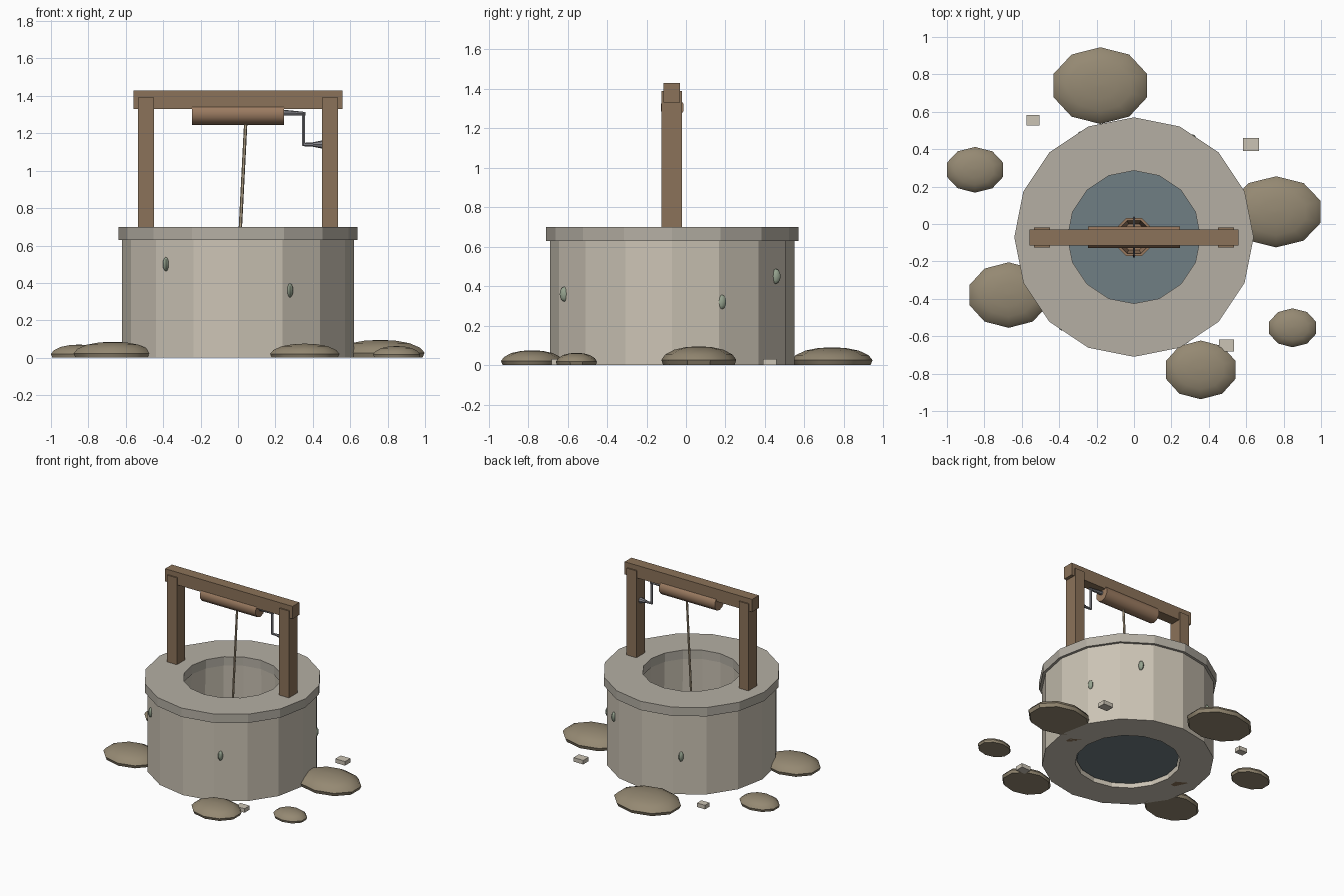
import bpy, bmesh, math
from mathutils import Vector

if "Cube" in bpy.data.objects:
    bpy.data.objects.remove(bpy.data.objects["Cube"])

CY = -0.07  # centre line of the well in y


def material(name, rgb):
    m = bpy.data.materials.new(name)
    m.diffuse_color = (*rgb, 1)
    m.use_nodes = True
    m.node_tree.nodes["Principled BSDF"].inputs["Base Color"].default_value = m.diffuse_color
    return m


STONE = material("stone", (0.60, 0.55, 0.46))
CAP = material("cap_stone", (0.46, 0.43, 0.37))
WOOD = material("wood", (0.26, 0.17, 0.10))
DRUM = material("drum_wood", (0.33, 0.20, 0.12))
ROPE = material("rope", (0.50, 0.40, 0.27))
METAL = material("metal", (0.22, 0.22, 0.24))
ROCK = material("rock", (0.30, 0.25, 0.17))
MOSS = material("moss", (0.30, 0.36, 0.27))
WATER = material("water", (0.16, 0.21, 0.23))


def finish(name, bm, mat, smooth=None):
    bmesh.ops.recalc_face_normals(bm, faces=bm.faces)
    me = bpy.data.meshes.new(name)
    bm.to_mesh(me)
    bm.free()
    ob = bpy.data.objects.new(name, me)
    bpy.context.collection.objects.link(ob)
    me.materials.append(mat)
    if smooth:
        bpy.ops.object.select_all(action='DESELECT')
        ob.select_set(True)
        bpy.context.view_layer.objects.active = ob
        bpy.ops.object.shade_smooth_by_angle(angle=math.radians(smooth))
    return ob


def box(name, lo, hi, mat):
    bm = bmesh.new()
    bmesh.ops.create_cube(bm, size=1)
    for v in bm.verts:
        v.co = Vector((lo[i] + (v.co[i] + 0.5) * (hi[i] - lo[i]) for i in range(3)))
    return finish(name, bm, mat)


def lathe(name, profile, n, mat, centre=(0, CY), closed=True, scale=(1, 1), turn=0, smooth=None):
    """Spin (radius, z) points; closed joins the last point to the first, else ends are capped."""
    bm = bmesh.new()
    rings = []
    for r, z in profile:
        angles = [2 * math.pi * i / n + turn for i in range(n)]
        rings.append([bm.verts.new((centre[0] + r * scale[0] * math.cos(a),
                                    centre[1] + r * scale[1] * math.sin(a), z)) for a in angles])
    pairs = list(zip(rings, rings[1:]))
    if closed:
        pairs.append((rings[-1], rings[0]))
    else:
        bm.faces.new(rings[0])
        bm.faces.new(rings[-1])
    for a, b in pairs:
        for i in range(n):
            j = (i + 1) % n
            bm.faces.new((a[i], a[j], b[j], b[i]))
    return finish(name, bm, mat, smooth)


def rod(name, p, q, r1, r2, n, mat, smooth=None):
    p, q = Vector(p), Vector(q)
    bm = bmesh.new()
    bmesh.ops.create_cone(bm, cap_ends=True, segments=n, radius1=r1, radius2=r2, depth=(q - p).length)
    rot = (q - p).to_track_quat('Z', 'Y')
    for v in bm.verts:
        v.co = rot @ v.co + (p + q) / 2
    return finish(name, bm, mat, smooth)


# Stone wall, cap ring and water
lathe("well_wall", [(0.62, 0), (0.62, 0.635), (0.36, 0.635), (0.38, 0)], 16, STONE)
lathe("cap_ring", [(0.64, 0.63), (0.64, 0.70), (0.355, 0.70), (0.355, 0.63)], 16, CAP)
lathe("water", [(0.37, 0.03), (0.37, 0.06)], 16, WATER, closed=False)

# Wooden frame
for side, s in (("left", -1), ("right", 1)):
    x0, x1 = sorted((s * 0.45, s * 0.535))
    box(side + "_post", (x0, -0.125, 0), (x1, -0.02, 1.39), WOOD)
box("top_beam", (-0.56, -0.115, 1.33), (0.56, -0.03, 1.43), WOOD)
rod("rope_drum", (-0.245, CY, 1.305), (0.245, CY, 1.305), 0.06, 0.06, 10, DRUM, 40)

# Crank
rod("crank_axle", (0.24, CY, 1.31), (0.36, CY, 1.305), 0.016, 0.009, 8, METAL)
rod("crank_arm", (0.35, CY, 1.315), (0.35, CY, 1.135), 0.009, 0.009, 6, METAL)
rod("crank_grip", (0.345, CY, 1.14), (0.42, CY, 1.14), 0.009, 0.011, 6, METAL)
rod("crank_knob", (0.40, CY, 1.14), (0.46, CY, 1.14), 0.012, 0.024, 8, METAL)

# Rope and bucket inside the well
rod("rope", (0.042, CY, 1.27), (0, CY, 0.45), 0.009, 0.009, 6, ROPE)
lathe("bucket", [(0.0, 0.20), (0.085, 0.20), (0.11, 0.37), (0.095, 0.37), (0.075, 0.22), (0.0, 0.22)],
      8, DRUM, turn=math.pi / 8)
arc = [(0, CY + 0.105 * math.cos(math.pi * i / 6), 0.36 + 0.09 * math.sin(math.pi * i / 6)) for i in range(7)]
for i in range(6):
    rod("bucket_handle_%d" % (i + 1), arc[i], arc[i + 1], 0.006, 0.006, 6, METAL)

# Moss patches on the wall: angle in degrees, height
for i, (deg, z) in enumerate([(-129, 0.50), (-63, 0.36), (24, 0.32), (59, 0.45), (118, 0.30)]):
    a = math.radians(deg)
    bm = bmesh.new()
    bmesh.ops.create_uvsphere(bm, u_segments=8, v_segments=6, radius=1)
    for v in bm.verts:
        v.co = Vector((v.co.x * 0.017 + 0.612 * math.cos(a),
                       v.co.y * 0.025 + CY + 0.612 * math.sin(a), v.co.z * 0.038 + z))
    finish("moss_%d" % (i + 1), bm, MOSS, 50)

# Flat domed rocks: x, y, half width, half depth, height
rocks = [(-0.18, 0.74, 0.262, 0.205, 0.09), (0.76, 0.065, 0.25, 0.19, 0.095),
         (-0.85, 0.29, 0.158, 0.122, 0.07), (-0.67, -0.38, 0.22, 0.175, 0.085),
         (0.357, -0.78, 0.195, 0.157, 0.075), (0.848, -0.555, 0.132, 0.104, 0.062)]
for i, (x, y, rx, ry, h) in enumerate(rocks):
    dome = [(0.95, 0), (1.0, h * 0.28), (0.90, h * 0.56), (0.66, h * 0.82), (0.35, h * 0.96), (0.05, h)]
    lathe("rock_%d" % (i + 1), dome, 10, ROCK, (x, y), False, (rx, ry), math.pi / 10, 40)

# Small loose stones
for i, (x, y, w, d) in enumerate([(-0.54, 0.555, 0.07, 0.055), (0.625, 0.425, 0.085, 0.068),
                                  (0.495, -0.65, 0.08, 0.064)]):
    box("loose_stone_%d" % (i + 1), (x - w / 2, y - d / 2, 0), (x + w / 2, y + d / 2, 0.032), STONE)

# Weld the bucket's centre points
b = bpy.data.objects["bucket"].modifiers.new("weld", 'WELD')
b.merge_threshold = 0.0005
